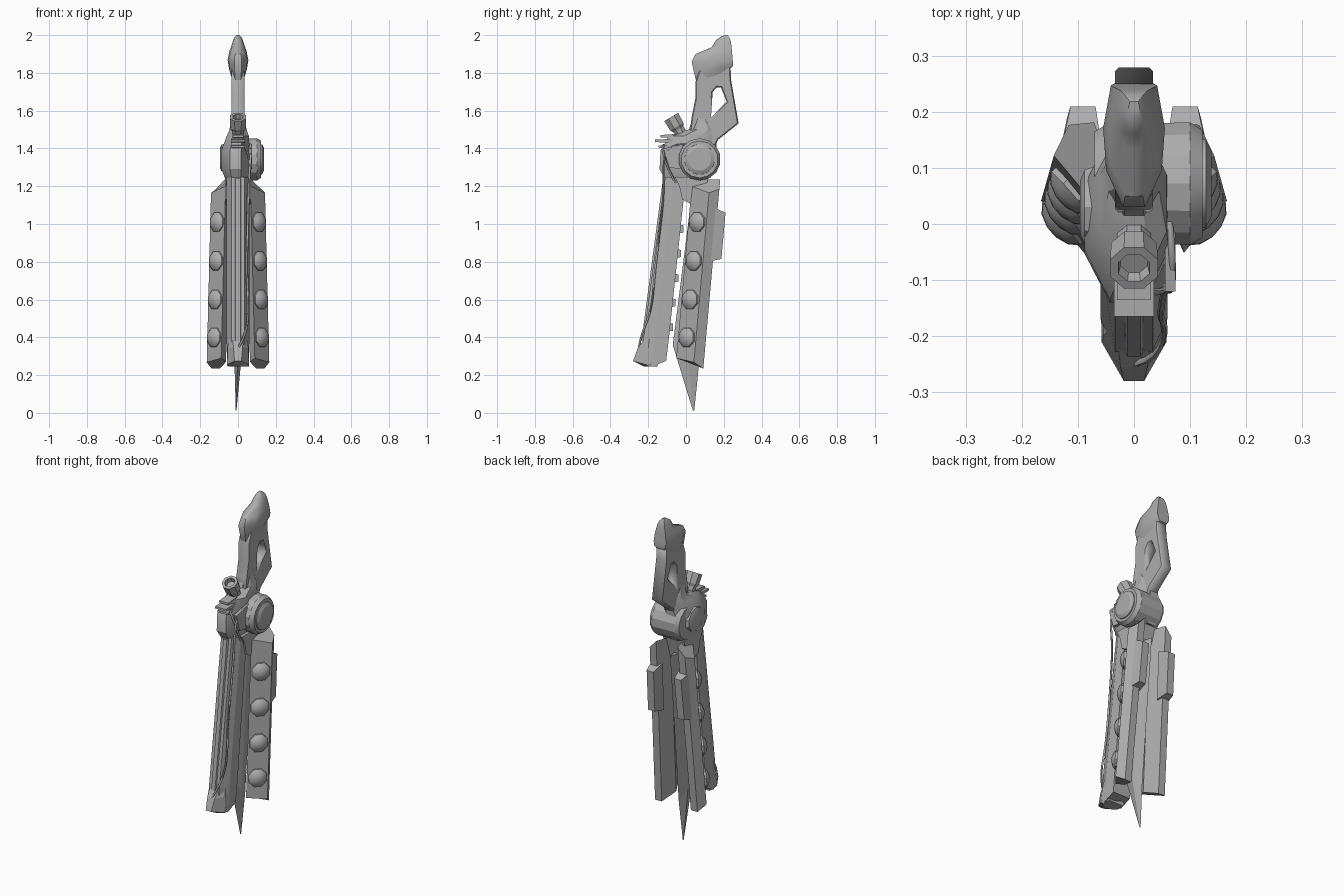
import bpy, bmesh, math
from mathutils import Vector, Matrix

cube = bpy.data.objects.get("Cube")
if cube:
    bpy.data.objects.remove(cube, do_unlink=True)

grey = bpy.data.materials.new("plain grey")
grey.use_nodes = True
COLOUR = (0.42, 0.42, 0.42, 1)
grey.diffuse_color = COLOUR
grey.node_tree.nodes["Principled BSDF"].inputs["Base Color"].default_value = COLOUR


def add(name, mesh, smooth=None):
    mesh.materials.clear()
    mesh.materials.append(grey)
    ob = bpy.data.objects.new(name, mesh)
    bpy.context.collection.objects.link(ob)
    if smooth:
        bpy.ops.object.select_all(action='DESELECT')
        ob.select_set(True)
        bpy.context.view_layer.objects.active = ob
        bpy.ops.object.shade_smooth_by_angle(angle=math.radians(smooth))
    return ob


def loft(name, rings, smooth=None):
    """Skin a list of equal-length point rings and cap both ends."""
    bm = bmesh.new()
    loops = [[bm.verts.new(p) for p in ring] for ring in rings]
    n = len(loops[0])
    for a, b in zip(loops, loops[1:]):
        for i in range(n):
            j = (i + 1) % n
            bm.faces.new((a[i], a[j], b[j], b[i]))
    bm.faces.new(loops[0])
    bm.faces.new(loops[-1])
    bmesh.ops.recalc_face_normals(bm, faces=bm.faces)
    mesh = bpy.data.meshes.new(name)
    bm.to_mesh(mesh)
    bm.free()
    return add(name, mesh, smooth)


def plate(name, outline, x0, x1):
    """Side outline (y, z) extruded from x0 to x1."""
    return loft(name, [[(x, y, z) for y, z in outline] for x in (x0, x1)])


def lathe(name, base, axis, profile, sides, smooth=None):
    """Revolve (distance, radius) pairs about an axis."""
    turn = Vector(axis).to_track_quat('Z', 'Y')
    rings = []
    for d, r in profile:
        ring = []
        for i in range(sides):
            a = math.tau * (i + 0.5) / sides
            ring.append(Vector(base) + turn @ Vector((r * math.cos(a), r * math.sin(a), d)))
        rings.append(ring)
    return loft(name, rings, smooth)


def curve_mesh(name, splines, cyclic, depth, extrude=0.0, place=Matrix(), smooth=None):
    cu = bpy.data.curves.new(name, 'CURVE')
    cu.dimensions = '2D' if cyclic else '3D'
    cu.fill_mode = 'BOTH' if cyclic else 'FULL'
    cu.extrude, cu.bevel_depth, cu.bevel_resolution = extrude, depth, 0 if cyclic else 1
    cu.resolution_u = 4
    for pts in splines:
        sp = cu.splines.new('POLY' if cyclic else 'NURBS')
        sp.points.add(len(pts) - 1)
        for p, co in zip(sp.points, pts):
            p.co = (*co, 0, 1) if cyclic else (*co, 1)
        sp.use_cyclic_u = cyclic
        sp.use_endpoint_u = True
    tmp = bpy.data.objects.new(name, cu)
    bpy.context.collection.objects.link(tmp)
    mesh = bpy.data.meshes.new_from_object(tmp.evaluated_get(bpy.context.evaluated_depsgraph_get()))
    bpy.data.objects.remove(tmp, do_unlink=True)
    mesh.transform(place)
    return add(name, mesh, smooth)


def octagon(z, x0, x1, y0, y1, cut=0.3):
    cx, cy = (x1 - x0) * cut, (y1 - y0) * cut
    return [(x0 + cx, y0, z), (x1 - cx, y0, z), (x1, y0 + cy, z), (x1, y1 - cy, z),
            (x1 - cx, y1, z), (x0 + cx, y1, z), (x0, y1 - cy, z), (x0, y0 + cy, z)]


# Long front panel with a faceted nose and a flared foot
def panel_ring(front, mid, back, z, nose, side, drop=0):
    half = [(nose, front, z), (side, mid, z - drop), (side, back, z)]
    return half + [(-x, y, h) for x, y, h in reversed(half)]


loft("front_panel", [panel_ring(-0.11, -0.06, 0.0, 1.25, 0.034, 0.06),
                     panel_ring(-0.225, -0.165, -0.09, 0.40, 0.034, 0.06),
                     panel_ring(-0.24, -0.18, -0.105, 0.275, 0.034, 0.058, 0.03)])
loft("front_panel_foot", [panel_ring(-0.20, -0.19, -0.15, 0.42, 0.03, 0.045),
                          panel_ring(-0.255, -0.20, -0.15, 0.345, 0.024, 0.055),
                          panel_ring(-0.28, -0.21, -0.15, 0.275, 0.018, 0.058, 0.02),
                          panel_ring(-0.22, -0.20, -0.15, 0.245, 0.018, 0.05)])
loft("front_panel_ridge", [panel_ring(-0.122, -0.10, -0.08, 1.24, 0.012, 0.022),
                           panel_ring(-0.236, -0.21, -0.19, 0.38, 0.012, 0.022)])

# Pair of rear panels with studs and a box on the back
SECTION = [(0.066, 0.03), (0.142, 0.125), (0.116, 0.178), (0.072, 0.178), (0.04, 0.085)]
TOP = (1.20, 1.165, 1.185, 1.235, 1.235)
BOTTOM = (0.29, 0.268, 0.235, 0.235, 0.27)


def slanted(p, z, side):
    t = (1.2 - z) / 0.95
    return (side * (p[0] + 0.024 * t), p[1] - 0.085 * t, z)


for side, word in ((1, "left"), (-1, "right")):
    loft(word + "_rear_panel", [[slanted(p, z, side) for p, z in zip(SECTION, zs)]
                                for zs in (TOP, BOTTOM)])
    for i, z in enumerate((1.01, 0.805, 0.60, 0.40)):
        base = slanted((0.104, 0.077), z, side)
        lathe(f"{word}_stud_{i + 1}", base, (side * 0.75, -0.66, 0.06),
              [(-0.01, 0.056), (0.008, 0.054), (0.022, 0.038), (0.030, 0.014)], 8, 35)
    box = [(0.125, 0.15), (0.11, 0.222), (0.065, 0.222), (0.055, 0.15)]
    loft(word + "_back_box", [[slanted(p, z, side) for p, z in zip(box, zs)]
                              for zs in ((1.09, 1.06, 1.06, 1.09), (0.80, 0.815, 0.815, 0.80))])
    # Row of small teeth along the inner edges
    for i in range(5):
        z = 1.0 - i * 0.13
        y = -0.02 - (1.0 - z) * 0.11
        plate(f"{word}_tooth_{i + 1}", [(y - 0.02, z), (y + 0.008, z - 0.008),
              (y + 0.008, z - 0.045), (y - 0.02, z - 0.05)], side * 0.025, side * 0.045)

# Thin centre blade ending in a spike
loft("centre_blade", [[(-0.018, 0.07, z0), (0, 0.03, z0), (0.018, 0.07, z0), (0, 0.15, z0)]
                      for z0 in (1.15,)] +
     [[(-0.02, 0.01, 0.31), (0, -0.07, 0.36), (0.02, 0.01, 0.31), (0, 0.068, 0.25)],
      [(-0.012, 0.04, 0.013), (-0.01, 0.036, 0.013), (-0.008, 0.04, 0.013), (-0.01, 0.044, 0.013)]])

# Central housing and the neck below it
loft("housing", [octagon(1.245, -0.07, 0.05, -0.115, 0.13),
                 octagon(1.29, -0.088, 0.062, -0.14, 0.15),
                 octagon(1.39, -0.088, 0.062, -0.135, 0.16),
                 octagon(1.465, -0.06, 0.058, -0.09, 0.165),
                 octagon(1.50, -0.045, 0.045, 0.015, 0.16),
                 octagon(1.57, -0.032, 0.032, 0.04, 0.12)], 30)
plate("neck", [(-0.06, 1.25), (0.12, 1.25), (0.075, 1.08), (-0.02, 1.13), (-0.035, 1.2)], -0.07, 0.07)

# Round hub with a stepped cap
HUB = (0, 0.072, 1.342)
lathe("hub", HUB, (1, 0, 0), [(-0.07, 0.095), (-0.05, 0.108), (0.10, 0.112), (0.122, 0.098),
                             (0.122, 0.086)], 14, 25)
lathe("hub_cap", HUB, (1, 0, 0), [(0.10, 0.082), (0.128, 0.08), (0.138, 0.06)], 20, 25)
lathe("right_boss", (-0.06, 0.03, 1.35), (-1, 0, 0), [(0, 0.08), (0.028, 0.07), (0.036, 0.05)], 10, 25)

# Nozzle, hammer plates and front trim
lathe("nozzle", (0, -0.01, 1.45), (0, -0.5, 0.85),
      [(0, 0.03), (0.06, 0.034), (0.075, 0.044), (0.135, 0.046), (0.135, 0.03), (0.11, 0.026)], 8, 25)
for i, (z, reach, half) in enumerate(((1.465, -0.135, 0.03), (1.44, -0.165, 0.036), (1.41, -0.145, 0.034))):
    plate(f"hammer_plate_{i + 1}", [(-0.05, z + 0.012), (reach, z + 0.006), (reach, z - 0.006),
                                    (-0.05, z - 0.012)], -half, half)
plate("side_bracket", [(-0.12, 1.40), (-0.02, 1.42), (0.0, 1.38), (-0.03, 1.29), (-0.09, 1.30)], 0.055, 0.074)

# Handle with an open window
outline = [(0.02, 1.44), (0.035, 1.56), (0.055, 1.66), (0.055, 1.75), (0.08, 1.82), (0.23, 1.85),
           (0.232, 1.765), (0.272, 1.535), (0.165, 1.45), (0.13, 1.38)]
window = [(0.135, 1.70), (0.16, 1.73), (0.19, 1.728), (0.222, 1.645), (0.19, 1.615), (0.125, 1.545)]
SIDEWAYS = Matrix(((0, 0, 1, 0), (1, 0, 0, 0), (0, 1, 0, 0), (0, 0, 0, 1)))
curve_mesh("handle", [outline, window], True, 0.006, 0.028, SIDEWAYS)

# Pommel: stacked slanted rings, wide in the middle
pommel = []
for y0, z0, y1, z1, w in ((0.06, 1.735, 0.245, 1.83, 0.034), (0.045, 1.79, 0.25, 1.845, 0.048),
                          (0.03, 1.86, 0.247, 1.87, 0.055), (0.05, 1.90, 0.243, 1.92, 0.046),
                          (0.135, 1.935, 0.238, 1.965, 0.032), (0.16, 1.975, 0.23, 1.988, 0.022),
                          (0.19, 1.995, 0.218, 2.0, 0.010)):
    pommel.append([(w * sx, y0 + (y1 - y0) * t, z0 + (z1 - z0) * t)
                   for sx, t in ((-0.35, 0), (0.35, 0), (0.9, 0.3), (1, 0.65), (0.75, 1),
                                 (-0.75, 1), (-1, 0.65), (-0.9, 0.3))])
loft("pommel", pommel, 40)

# Cables running from the housing down the front panel
curve_mesh("long_cable", [[(0.06, 0.04, 1.42), (0.07, -0.06, 1.43), (0.07, -0.13, 1.38),
                           (0.055, -0.11, 1.22), (0.05, -0.14, 0.95), (0.045, -0.17, 0.72),
                           (0.06, -0.18, 0.52), (0.045, -0.24, 0.42), (0.0, -0.25, 0.34)]],
           False, 0.006, smooth=60)
curve_mesh("short_cable", [[(0.03, -0.12, 1.42), (0.07, -0.13, 1.36), (0.068, -0.08, 1.25),
                            (0.05, -0.04, 1.2)]], False, 0.006, smooth=60)
